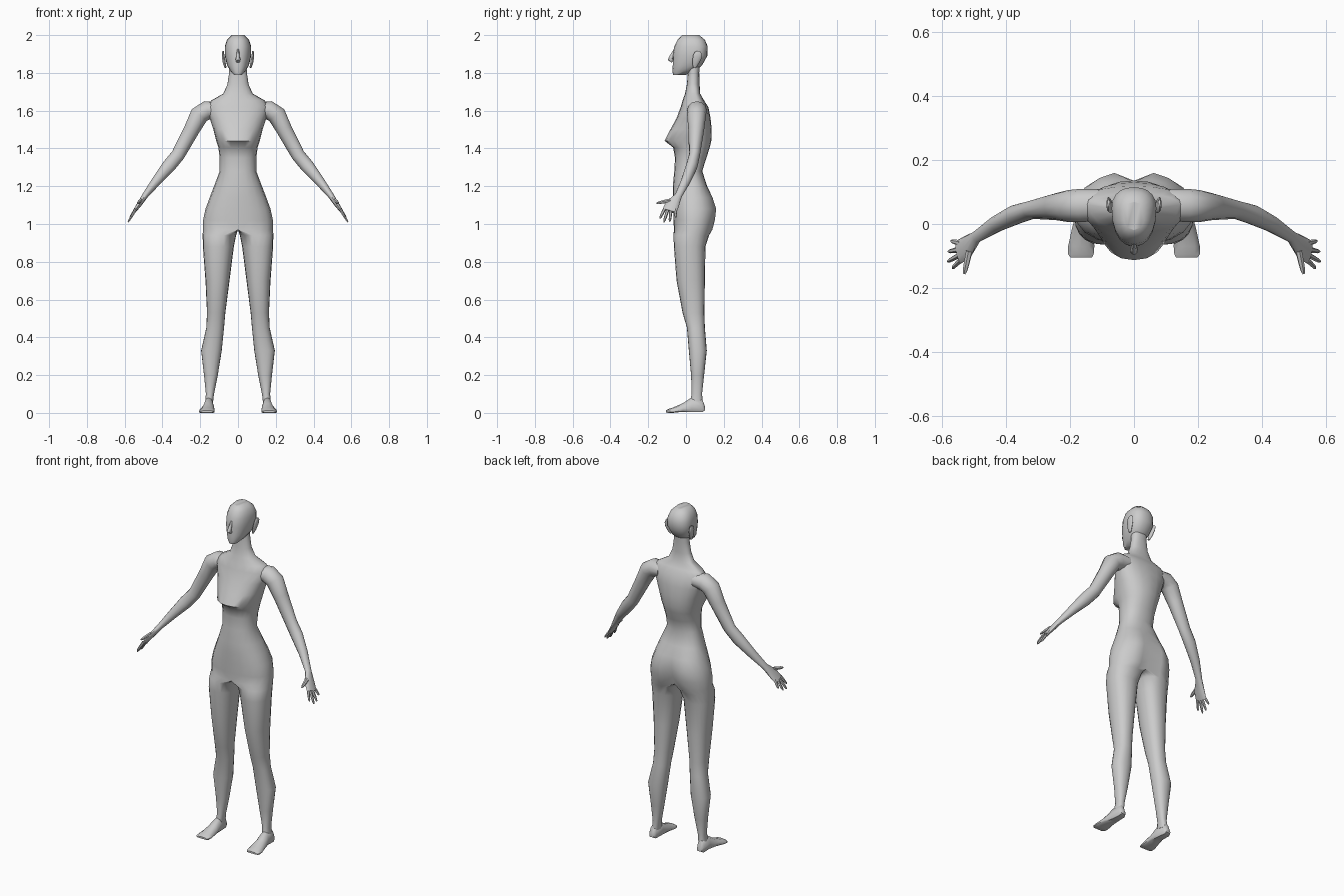
import bpy, bmesh, math
from mathutils import Vector

N = 20  # points per body ring


def loft(bm, rings):
    """Skin a list of equal-length rings and cap both ends."""
    vs = [[bm.verts.new(p) for p in r] for r in rings]
    n = len(rings[0])
    for a, b in zip(vs, vs[1:]):
        for i in range(n):
            j = (i + 1) % n
            bm.faces.new((a[i], a[j], b[j], b[i]))
    bm.faces.new(vs[0][::-1])
    bm.faces.new(vs[-1])


def section(z, xin, c, xout, yf, ym, yb, groove=0.0, p=0.88):
    """Horizontal ring, widest at ym; xin = c = 0 gives half a body section."""
    pts = []
    for i in range(N):
        a = 2 * math.pi * i / N
        co, si = math.cos(a), math.sin(a)
        if abs(co) < 1e-6:
            co = 0.0
        x = c + (xout - c if co > 0 else c - xin) * math.copysign(abs(co) ** p, co)
        y = ym + (yb - ym if si > 0 else ym - yf) * math.copysign(abs(si) ** p, si)
        if i == N // 4 or (c == 0 and N // 4 < i < N // 2):
            y -= groove * max(0, si)
        pts.append((x, y, z))
    return pts


def tube(bm, path, n=12):
    """Tube along (x, y, z, radius across, radius through); across follows y."""
    P = [Vector(q[:3]) for q in path]
    rings = []
    for k, q in enumerate(path):
        t = (P[min(k + 1, len(P) - 1)] - P[max(k - 1, 0)]).normalized()
        u = Vector((0, 1, 0))
        u = (u - t * u.dot(t)).normalized()
        v = t.cross(u)
        rings.append([P[k] + u * q[3] * math.cos(2 * math.pi * i / n)
                      + v * q[4] * math.sin(2 * math.pi * i / n) for i in range(n)])
    loft(bm, rings)


def finish(name, bm, mirror=True, angle=50):
    bmesh.ops.recalc_face_normals(bm, faces=bm.faces[:])
    if mirror:  # open the halves along the centre plane
        mid = [f for f in bm.faces if all(abs(v.co.x) < 1e-5 for v in f.verts)]
        bmesh.ops.delete(bm, geom=mid, context='FACES')
    me = bpy.data.meshes.new(name)
    bm.to_mesh(me)
    bm.free()
    ob = bpy.data.objects.new(name, me)
    bpy.context.collection.objects.link(ob)
    bpy.ops.object.select_all(action='DESELECT')
    ob.select_set(True)
    bpy.context.view_layer.objects.active = ob
    bpy.ops.object.shade_smooth_by_angle(angle=math.radians(angle))
    if mirror:
        ob.modifiers.new("Mirror", 'MIRROR').merge_threshold = 0.0005
    return ob


# Legs and torso: one half, from ankle to neck, mirrored
leg = [  # z, inner x, centre x, outer x, front y, widest y, back y
    (0.05, .133, .154, .175, .02, .055, .09),
    (0.10, .127, .148, .170, .03, .06, .085),
    (0.20, .107, .143, .180, .027, .06, .096),
    (0.33, .086, .140, .195, .015, .06, .110),
    (0.45, .074, .120, .168, .005, .05, .100),
    (0.53, .067, .115, .164, -.018, .04, .097),
    (0.70, .045, .108, .172, -.050, .03, .100),
    (0.88, .022, .100, .186, -.064, .025, .103),
    (0.94, .010, .075, .187, -.066, .03, .122),
]
torso = [  # z, half width, front y, widest y, back y, groove
    (0.97, .186, -.064, .04, .144, .035),
    (1.02, .185, -.066, .04, .158, .035),
    (1.08, .172, -.068, .04, .165, .030),
    (1.14, .150, -.070, .04, .145, .014),
    (1.20, .127, -.070, .04, .112, 0),
    (1.28, .097, -.062, .02, .086, 0),
    (1.35, .097, -.058, .02, .108, 0),
    (1.405, .104, -.068, .03, .126, 0),
    (1.44, .115, -.113, .03, .134, 0),
    (1.50, .130, -.083, .04, .136, 0),
    (1.56, .150, -.050, .05, .130, 0),
    (1.62, .168, -.028, .06, .118, 0),
    (1.655, .140, -.018, .06, .095, 0),
    (1.69, .078, -.005, .05, .075, 0),
    (1.74, .056, .005, .04, .072, 0),
    (1.80, .047, .010, .04, .070, 0),
    (1.85, .045, .010, .04, .075, 0),
]
bm = bmesh.new()
loft(bm, [section(*r) for r in leg] +
     [section(z, 0, 0, w, f, m, b, g) for z, w, f, m, b, g in torso])
finish("body", bm)

# Head
head = [
    (1.79, .022, -.068, -.04, .000),
    (1.81, .040, -.072, -.01, .050),
    (1.84, .058, -.070, .03, .085),
    (1.89, .070, -.070, .05, .113),
    (1.94, .070, -.062, .05, .115),
    (1.975, .058, -.045, .04, .100),
    (2.00, .033, -.020, .03, .070),
]
bm = bmesh.new()
loft(bm, [section(z, 0, 0, w, f, m, b) for z, w, f, m, b in head])
finish("head", bm)

# Nose
bm = bmesh.new()
tube(bm, [(0, -.058, 1.925, .006, .006), (0, -.076, 1.885, .012, .009),
          (0, -.083, 1.872, .014, .013), (0, -.070, 1.860, .008, .010)], 8)
finish("nose", bm, mirror=False)

# Ears
bm = bmesh.new()
tube(bm, [(.066, .045, 1.828, .008, .005), (.072, .050, 1.85, .017, .008),
          (.078, .060, 1.885, .024, .008), (.080, .066, 1.905, .020, .006),
          (.079, .068, 1.915, .008, .004)], 10)
finish("ears", bm)

# Arms with palms and fingers
bm = bmesh.new()
tube(bm, [(.11, .06, 1.605, .050, .040), (.165, .058, 1.602, .052, .050),
          (.205, .056, 1.577, .050, .050), (.245, .054, 1.50, .042, .042),
          (.318, .045, 1.365, .029, .036), (.368, .030, 1.305, .031, .036),
          (.43, .000, 1.23, .026, .026), (.492, -.040, 1.15, .019, .016),
          (.522, -.072, 1.105, .037, .013), (.548, -.088, 1.068, .038, .009)])
fingers = [  # root, tip
    ((.515, -.085, 1.125), (.530, -.160, 1.110)),
    ((.543, -.114, 1.078), (.567, -.138, 1.030)),
    ((.547, -.098, 1.070), (.582, -.117, 1.010)),
    ((.547, -.080, 1.070), (.580, -.086, 1.013)),
    ((.543, -.060, 1.078), (.572, -.053, 1.035)),
]
for k, (a, b) in enumerate(fingers):
    a, b = Vector(a), Vector(b)
    r = .010 if k == 0 else .008
    if k == 0:  # thumb runs along y, so tilt its tube frame slightly
        b.y += .004
    tube(bm, [(*a.lerp(b, s), r * w, r * w * .9)
              for s, w in ((0, 1.1), (.5, 1), (.85, .8), (1, .4))], 6)
finish("arms", bm)

# Feet
foot = [  # y, inner x, outer x, sole z, top z
    (.100, .143, .172, .012, .035),
    (.085, .135, .180, .004, .075),
    (.030, .130, .182, .006, .082),
    (-.015, .126, .194, .006, .052),
    (-.070, .124, .206, .000, .028),
    (-.095, .126, .206, .000, .020),
    (-.105, .132, .198, .003, .014),
]
bm = bmesh.new()
rings = []
for y, a, b, lo, hi in foot:
    d, h = b - a, hi - lo
    rings.append([(a + d * u, y, lo + h * v) for u, v in
                  ((.1, 0), (.9, 0), (1, .15), (1, .45), (.8, .85), (.5, 1), (.2, .9), (0, .5), (0, .15))])
loft(bm, rings)
finish("feet", bm)
